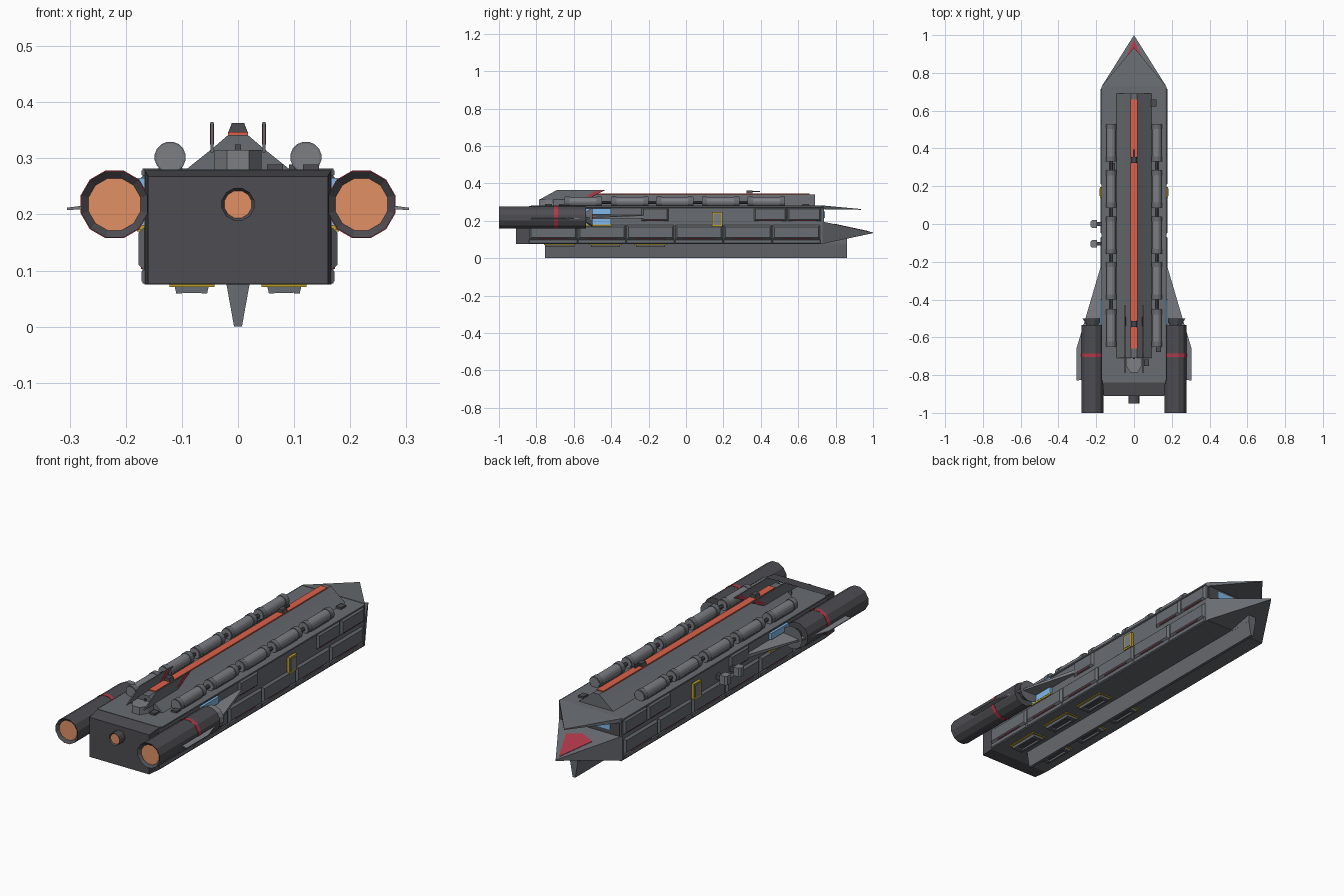
import bpy, bmesh, math
from mathutils import Matrix, Vector

if "Cube" in bpy.data.objects:
    bpy.data.objects.remove(bpy.data.objects["Cube"])


def mat(name, r, g, b):
    m = bpy.data.materials.new(name)
    m.diffuse_color = (r, g, b, 1)
    m.use_nodes = True
    m.node_tree.nodes["Principled BSDF"].inputs["Base Color"].default_value = m.diffuse_color
    return m


HULL = mat("hull_grey", .14, .15, .165)
DARK = mat("dark_grey", .075, .075, .085)
LIGHT = mat("light_grey", .2, .21, .23)
ORANGE = mat("orange_glow", .75, .28, .13)
STRIPE = mat("spine_orange", .72, .12, .07)
RED = mat("red_paint", .45, .04, .07)
BLUE = mat("blue_glass", .22, .48, .8)
YELLOW = mat("yellow_trim", .5, .35, .03)


def finish(name, bm, m, mirror=False):
    bmesh.ops.recalc_face_normals(bm, faces=bm.faces)
    me = bpy.data.meshes.new(name)
    bm.to_mesh(me)
    bm.free()
    ob = bpy.data.objects.new(name, me)
    bpy.context.collection.objects.link(ob)
    me.materials.append(m)
    if mirror:
        ob.modifiers.new("mirror", 'MIRROR').use_mirror_merge = False
    return ob


def loft(name, a, b, m, mirror=False):
    """Solid between two matching 3D outlines."""
    bm = bmesh.new()
    va, vb = [bm.verts.new(p) for p in a], [bm.verts.new(p) for p in b]
    n = len(a)
    bm.faces.new(va)
    bm.faces.new(vb)
    for i in range(n):
        bm.faces.new((va[i], va[(i + 1) % n], vb[(i + 1) % n], vb[i]))
    return finish(name, bm, m, mirror)


def prism(name, pts, axis, lo, hi, m, mirror=False):
    """Extrude a 2D profile along an axis."""
    put = {'x': lambda p, d: (d, p[0], p[1]),
           'y': lambda p, d: (p[0], d, p[1]),
           'z': lambda p, d: (p[0], p[1], d)}[axis]
    return loft(name, [put(p, lo) for p in pts], [put(p, hi) for p in pts], m, mirror)


def rect(a0, a1, b0, b1):
    return [(a0, b0), (a1, b0), (a1, b1), (a0, b1)]


def box(name, x, y, z, m, mirror=False):
    return prism(name, rect(*x, *y), 'z', *z, m, mirror)


def tube(name, x, z, r, y0, y1, m, mirror=False, sides=12, r2=None):
    bm = bmesh.new()
    mx = Matrix.Translation((x, (y0 + y1) / 2, z)) @ Matrix.Rotation(math.pi / 2, 4, 'X') \
        @ Matrix.Rotation(math.pi / sides, 4, 'Z')
    bmesh.ops.create_cone(bm, cap_ends=True, segments=sides, radius1=r if r2 is None else r2,
                          radius2=r, depth=y1 - y0, matrix=mx)
    return finish(name, bm, m, mirror)


def nozzle(name, x, z, r, r_in, y0, y1, depth, m, mirror=False):
    """Cylinder whose rear cap is inset and pushed in."""
    ob = tube(name, x, z, r, y0, y1, m, mirror)
    bm = bmesh.new()
    bm.from_mesh(ob.data)
    cap = min(bm.faces, key=lambda f: f.calc_center_median().y)
    bmesh.ops.inset_region(bm, faces=[cap], thickness=r - r_in)
    bmesh.ops.translate(bm, verts=cap.verts, vec=(0, depth, 0))
    cap.material_index = 1
    bm.to_mesh(ob.data)
    bm.free()
    ob.data.materials.append(ORANGE)


def side_panel(name, y0, y1, z0, z1, m=HULL, x0=.166, x1=.177, s=.01):
    a = [(x0, *p) for p in rect(y0, y1, z0, z1)]
    b = [(x1, *p) for p in rect(y0 + s, y1 - s, z0 + s, z1 - s)]
    loft(name, a, b, m, True)


# Main hull, stern block and keel
box("hull", (-.167, .167), (-.84, .735), (.075, .28), HULL)
loft("stern_block", [(x, -.84, z) for x, z in rect(-.166, .166, .075, .278)],
     [(x, -.91, z) for x, z in rect(-.16, .16, .076, .268)], DARK)
prism("keel", [(-.021, .078), (.021, .078), (.007, 0), (-.007, 0)], 'y', -.755, .86, HULL)
box("keel_front_root", (-.02, .02), (.73, .86), (.07, .105), HULL)

# Split beak: upper jaw, lower jaw with red tongue, window in the mouth
prism("mouth_wall", rect(-.16, .16, .19, .27), 'y', .73, .738, DARK)
prism("mouth_window", rect(-.11, .11, .215, .25), 'y', .735, .742, BLUE)
loft("upper_jaw", [(-.17, .73, .282), (.17, .73, .282), (0, .935, .263)],
     [(-.17, .73, .262), (.17, .73, .262), (0, .935, .259)], HULL)
loft("lower_jaw", [(-.17, .73, .196), (.17, .73, .196), (0, 1, .138)],
     [(-.17, .73, .077), (.17, .73, .077), (0, 1, .134)], HULL)


def tongue_z(y):
    return .196 - (y - .73) / .27 * .058


tongue = [(-.07, .82), (0, .79), (.07, .82), (0, .975)]
loft("red_tongue", [(x, y, tongue_z(y) - .003) for x, y in tongue],
     [(x, y, tongue_z(y) + .002) for x, y in tongue], RED)

# Raised spine with glowing stripe
spine = [(.095, .278), (.045, .318), (.017, .342), (-.017, .342), (-.045, .318), (-.095, .278)]
prism("spine", spine, 'y', -.71, .69, HULL)
box("spine_stripe", (-.018, .018), (-.66, .66), (.335, .347), STRIPE)
box("rear_slit", (-.005, .005), (-.715, -.70), (.28, .325), DARK)
prism("rear_cabin", [(-.042, -.70), (.042, -.70), (.042, -.75), (.02, -.785), (-.02, -.785), (-.042, -.75)],
      'z', .278, .315, LIGHT)
for y in (.34, -.53):
    prism("spine_turret", [(-.018, .345), (.018, .345), (.011, .363), (-.011, .363)], 'y',
          y - .016, y + .016, DARK)
box("spine_turret_barrel", (-.004, .004), (.35, .395), (.353, .36), DARK)

# Tail fins on the spine
fin = [(-.79, .31), (-.69, .365), (-.43, .365), (-.54, .31)]
prism("tail_fin", fin, 'x', .044, .049, HULL, True)
prism("tail_fin_red_edge", [(-.54, .325), (-.49, .357), (-.44, .362), (-.515, .325)], 'x', .043, .05, RED, True)

# Tanks along both sides of the deck
for y in (.43, .185, -.06, -.30, -.55):
    tube("deck_tank", .121, .302, .025, y - .1, y + .1, LIGHT, True, 16)
    for d in (-.085, .085):
        tube("tank_collar", .121, .302, .028, y + d - .013, y + d + .013, HULL, True, 16)
    box("tank_cradle", (.1, .142), (y - .07, y + .07), (.278, .288), DARK, True)
tube("tank_pipe", .121, .298, .009, -.6, .48, DARK, True, 8)

# Small deck fittings
for x, y in ((.105, .64), (-.115, .305), (.066, -.735), (.13, -.66)):
    box("deck_fitting", (x - .014, x + .014), (y - .018, y + .018), (.278, .289), DARK)

# Bevelled armour panels with red strips beneath
for i in range(6):
    y0 = -.84 + i * .26
    side_panel("lower_panel", y0 + .002, y0 + .258, .1, .178)
    box("red_strip", (.166, .1725), (y0 + .05, y0 + .21), (.103, .109), RED, True)
    side_panel("base_rail", y0, y0 + .26, .077, .102, x1=.172, s=.004)
for y0, y1 in ((.36, .54), (.54, .725), (-.24, -.09)):
    side_panel("upper_panel", y0 + .002, y1 - .002, .197, .272)
    box("red_strip", (.166, .1725), (y0 + .03, y1 - .03), (.2, .206), RED, True)
side_panel("upper_rail", -.83, .73, .268, .281, x1=.172, s=.003)

# Side hatches
for name, h, w, x, m in (("hatch_frame", .038, .028, .18, YELLOW), ("hatch_door", .03, .02, .182, LIGHT)):
    box(name, (.165, x), (.167 - w, .167 + w), (.208 - h, .208 + h), m, True)

# Port side sensor boxes
for y in (0, -.105):
    box("sensor_arm", (-.2, -.165), (y - .01, y + .01), (.195, .22), DARK)
    prism("sensor_box", [(-.195, y - .02), (-.195, y + .02), (-.222, y + .02), (-.23, y + .012),
                         (-.23, y - .012), (-.222, y - .02)], 'z', .185, .228, LIGHT)

# Side windows above and below the wing
for z0, z1 in ((.234, .265), (.18, .214)):
    box("side_window", (.165, .179), (-.535, -.4), (z0, z1), BLUE, True)
box("window_trim", (.165, .178), (-.54, -.395), (.172, .181), YELLOW, True)

# Wings: thick at the root, thin and drooping at the tip
wing = [(.16, -.17), (.266, -.53), (.305, -.66), (.305, -.83), (.16, -.80)]


def wing_z(x, s):
    t = (x - .16) / .145
    return .222 - .012 * t + s * (.009 - .007 * t)


loft("wing", [(x, y, wing_z(x, 1)) for x, y in wing], [(x, y, wing_z(x, -1)) for x, y in wing], LIGHT, True)

# Engines
nozzle("side_engine", .22, .218, .061, .048, -1, -.535, .012, DARK, True)
tube("engine_red_band", .22, .218, .0625, -.705, -.685, RED, True)
tube("engine_nose", .22, .218, .03, -.536, -.5, HULL, True, 12, .055)
nozzle("centre_engine", 0, .218, .03, .025, -.95, -.9, .008, DARK)

# Belly vents: yellow plate, tapered frame with an opening
for y in (-.675, -.43, -.19):
    box("vent_plate", (.042, .122), (y - .085, y + .085), (.071, .077), YELLOW, True)
    for x0, x1 in ((.052, .068), (.097, .113)):
        prism("vent_side", [(x0, .073), (x1, .073), (x1 - .003, .059), (x0 + .003, .059)], 'y',
              y - .078, y + .078, HULL, True)
    for d in (-.068, .068):
        box("vent_end", (.066, .099), (y + d - .01, y + d + .01), (.06, .073), HULL, True)
    box("vent_grille", (.066, .099), (y - .06, y + .06), (.067, .073), DARK, True)
